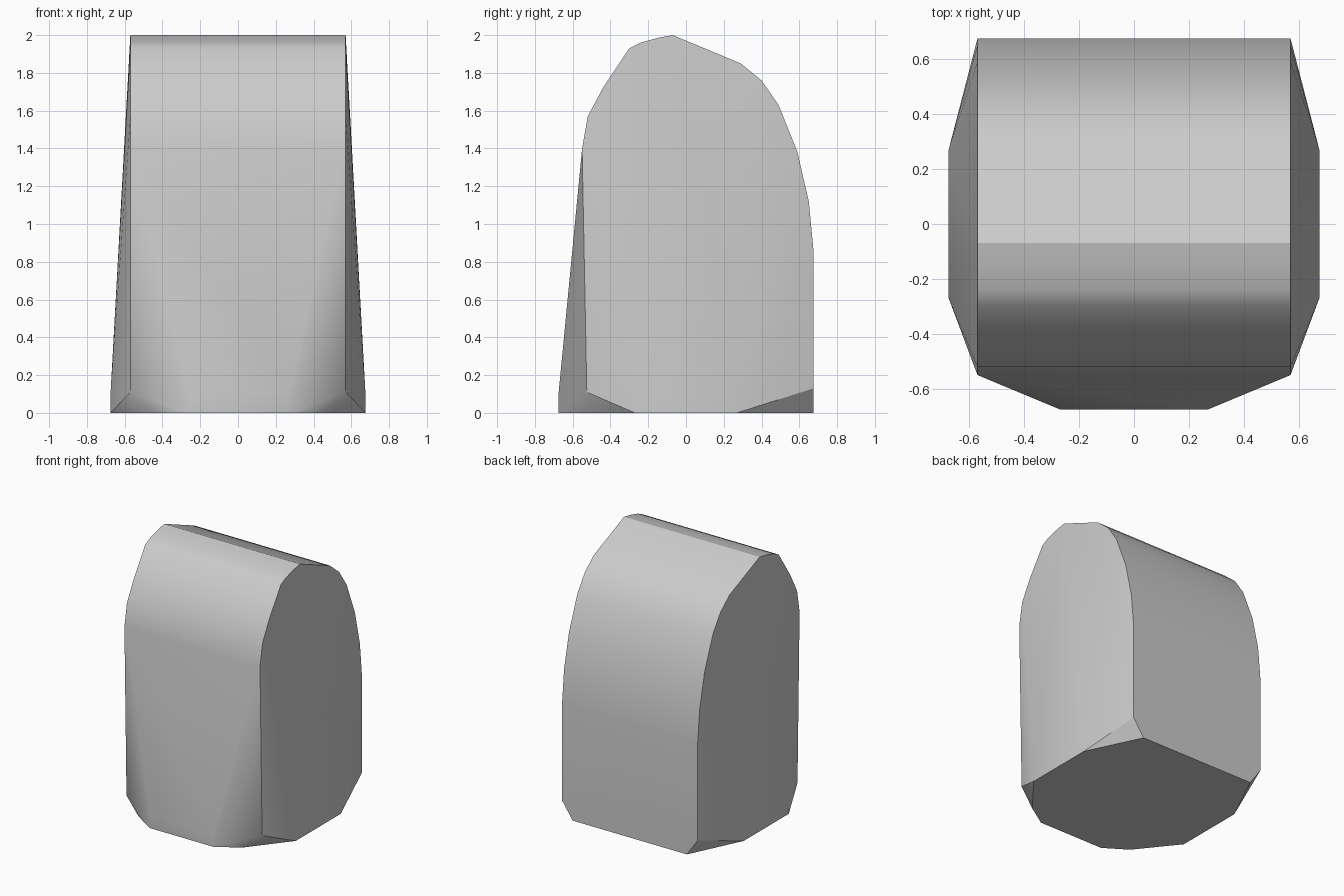
import bpy
import bmesh
import math

cube = bpy.data.objects.get("Cube")
if cube:
    bpy.data.objects.remove(cube, do_unlink=True)

# Side outline (y, z), shared by both flanks
HALF_WIDTH = 0.57
outline = [(-0.525, 0.11), (-0.55, 1.40), (-0.52, 1.57), (-0.44, 1.72),
           (-0.30, 1.93), (-0.24, 1.96), (-0.15, 1.985), (-0.07, 2.0),
           (0.29, 1.85), (0.40, 1.76), (0.49, 1.63), (0.59, 1.38),
           (0.65, 1.12), (0.675, 0.86), (0.675, 0.13)]

# Foot outline (x, y): flat front and sides with clipped corners
base = [(0.27, -0.675), (0.675, -0.27), (0.675, 0.27)]
base_corners = [(0.44, -0.565), (0.48, 0.675)]

points = [(HALF_WIDTH, y, z) for y, z in outline]
points += [(x, y, z) for x, y in base for z in (0, 0.1)]
points += [(x, y, 0) for x, y in base_corners]

# Wrap the mirrored outlines in one solid block
bm = bmesh.new()
for x, y, z in points:
    for side in (1, -1):
        bm.verts.new((side * x, y, z))
hull = bmesh.ops.convex_hull(bm, input=bm.verts)
loose = [v for v in bm.verts if not v.link_faces]
bmesh.ops.delete(bm, geom=loose, context="VERTS")
bmesh.ops.dissolve_limit(bm, angle_limit=math.radians(0.5),
                         verts=bm.verts, edges=bm.edges)
bmesh.ops.recalc_face_normals(bm, faces=bm.faces)
mesh = bpy.data.meshes.new("rounded_block")
bm.to_mesh(mesh)
bm.free()

block = bpy.data.objects.new("rounded_block", mesh)
bpy.context.collection.objects.link(block)

# Plain grey surface
grey = bpy.data.materials.new("light_grey")
grey.use_nodes = True
colour = (0.6, 0.6, 0.6, 1)
grey.diffuse_color = colour
grey.node_tree.nodes["Principled BSDF"].inputs["Base Color"].default_value = colour
mesh.materials.append(grey)

# Soft curves with crisp corners
bpy.ops.object.select_all(action="DESELECT")
block.select_set(True)
bpy.context.view_layer.objects.active = block
bpy.ops.object.shade_smooth_by_angle(angle=math.radians(30))
